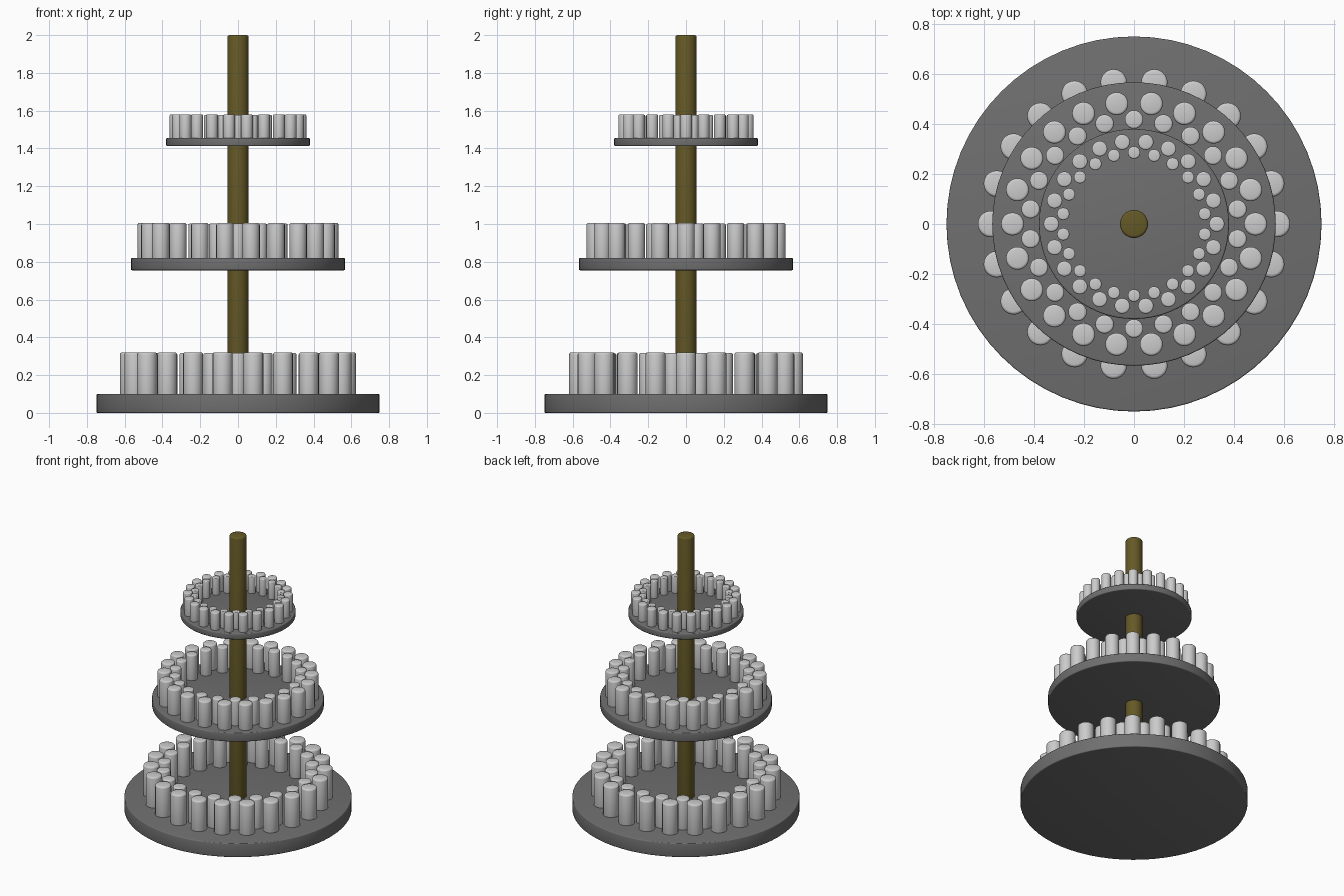
import bpy, bmesh
from math import sin, cos, pi

if "Cube" in bpy.data.objects:
    bpy.data.objects.remove(bpy.data.objects["Cube"])


def material(name, rgb):
    m = bpy.data.materials.new(name)
    m.diffuse_color = (*rgb, 1)
    m.use_nodes = True
    m.node_tree.nodes["Principled BSDF"].inputs["Base Color"].default_value = m.diffuse_color
    return m


dark_grey = material("dark_grey", (0.16, 0.16, 0.16))
olive = material("olive", (0.13, 0.10, 0.02))


def round_bar(bm, x, y, r, z0, z1, bevel, sides):
    """Upright cylinder with rounded rims, lathed from a short profile."""
    arc = [(r - bevel + bevel * sin(a), bevel - bevel * cos(a))
           for a in (0, pi / 6, pi / 3, pi / 2)]
    profile = [(q, z0 + h) for q, h in arc] + [(q, z1 - h) for q, h in reversed(arc)]
    rings = [[bm.verts.new((x + q * cos(2 * pi * i / sides),
                            y + q * sin(2 * pi * i / sides), z))
              for i in range(sides)] for q, z in profile]
    for low, high in zip(rings, rings[1:]):
        for i in range(sides):
            j = (i + 1) % sides
            bm.faces.new((low[i], low[j], high[j], high[i]))
    bm.faces.new(rings[0][::-1])
    bm.faces.new(rings[-1])


def finish(bm, name, mat=None):
    mesh = bpy.data.meshes.new(name)
    bm.to_mesh(mesh)
    bm.free()
    ob = bpy.data.objects.new(name, mesh)
    bpy.context.collection.objects.link(ob)
    if mat:
        mesh.materials.append(mat)
    bpy.ops.object.select_all(action='DESELECT')
    ob.select_set(True)
    bpy.context.view_layer.objects.active = ob
    bpy.ops.object.shade_smooth_by_angle(angle=pi / 5)


def disc(name, r, z0, z1, bevel, sides, mat):
    bm = bmesh.new()
    round_bar(bm, 0, 0, r, z0, z1, bevel, sides)
    finish(bm, name, mat)


def peg_ring(name, radius, r, z0, z1, offset, count=22):
    bm = bmesh.new()
    for k in range(count):
        a = 2 * pi * (k + offset) / count
        round_bar(bm, radius * cos(a), radius * sin(a), r, z0, z1, r * 0.22, 20)
    finish(bm, name)


# Tiers: plate radius, plate z range, peg top, (ring radius, peg radius) outer and inner
tiers = [
    ("bottom", 0.75, 0.0, 0.10, 0.32, (0.572, 0.053), (0.493, 0.044)),
    ("middle", 0.567, 0.755, 0.82, 1.005, (0.486, 0.046), (0.418, 0.037)),
    ("top", 0.38, 1.412, 1.455, 1.58, (0.331, 0.031), (0.286, 0.025)),
]
for name, r, z0, z1, peg_top, outer, inner in tiers:
    disc(name + "_plate", r, z0, z1, 0.006, 64, dark_grey)
    # The inner ring is staggered half a step
    peg_ring(name + "_outer_pegs", *outer, z1 - 0.015, peg_top, 0)
    peg_ring(name + "_inner_pegs", *inner, z1 - 0.015, peg_top - 0.003, 0.5)

# Central pole
disc("pole", 0.056, 0.02, 2.0, 0.01, 32, olive)
